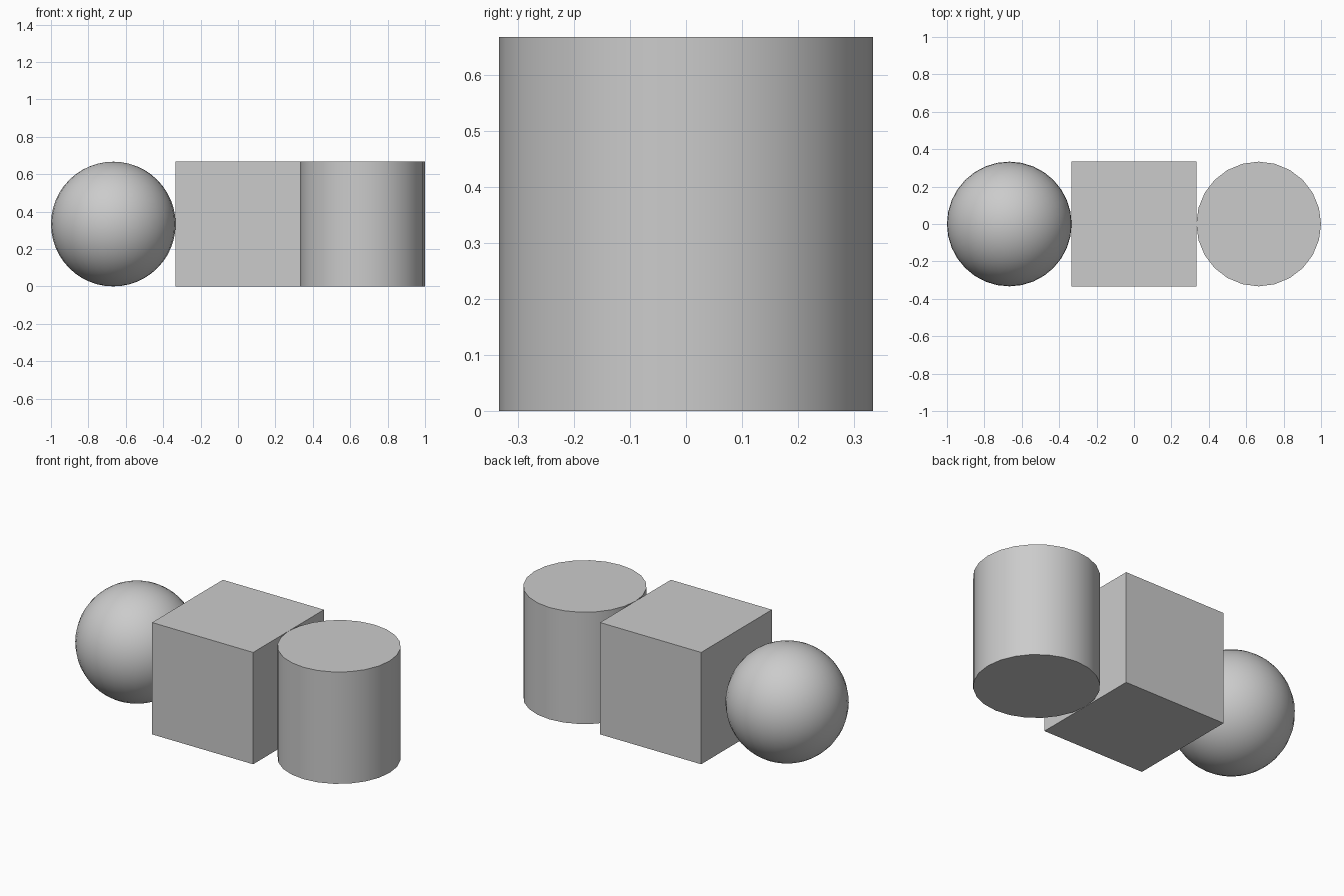
import bpy
import math

default = bpy.data.objects.get("Cube")
if default:
    bpy.data.objects.remove(default, do_unlink=True)

R = 1 / 3  # half-width shared by all three solids

grey = bpy.data.materials.new("light_grey")
grey.use_nodes = True
colour = (0.6, 0.6, 0.6, 1)
grey.diffuse_color = colour
grey.node_tree.nodes["Principled BSDF"].inputs["Base Color"].default_value = colour


def finish(name, smooth=True):
    obj = bpy.context.object
    obj.name = name
    obj.data.materials.append(grey)
    if smooth:
        bpy.ops.object.shade_smooth_by_angle(angle=math.radians(35))


# Ball on the model's right
bpy.ops.mesh.primitive_uv_sphere_add(segments=32, ring_count=24, radius=R, location=(-2 * R, 0, R))
finish("ball")

# Block in the middle
bpy.ops.mesh.primitive_cube_add(size=2 * R, location=(0, 0, R))
finish("block", smooth=False)

# Upright drum on the model's left
bpy.ops.mesh.primitive_cylinder_add(vertices=24, radius=R, depth=2 * R, location=(2 * R, 0, R))
finish("drum")
